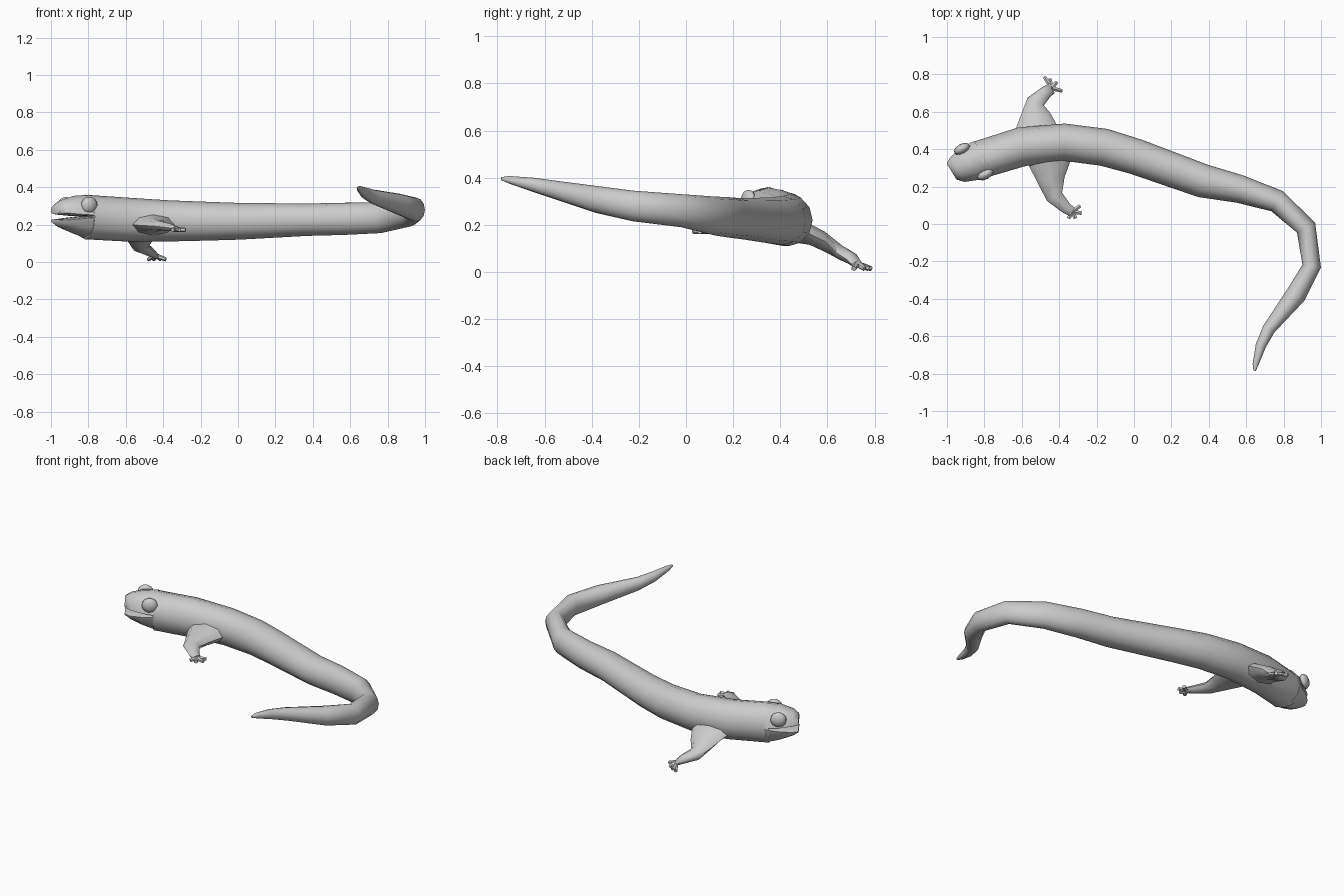
import bpy, bmesh, math
from mathutils import Vector, Matrix

if "Cube" in bpy.data.objects:
    bpy.data.objects.remove(bpy.data.objects["Cube"])


def finish(name, bm, angle=60):
    bmesh.ops.recalc_face_normals(bm, faces=bm.faces)
    me = bpy.data.meshes.new(name)
    bm.to_mesh(me)
    bm.free()
    ob = bpy.data.objects.new(name, me)
    bpy.context.collection.objects.link(ob)
    bpy.ops.object.select_all(action='DESELECT')
    ob.select_set(True)
    bpy.context.view_layer.objects.active = ob
    bpy.ops.object.shade_smooth_by_angle(angle=math.radians(angle))
    return ob


# Loft upright rings (x, y, half width, z bottom, z top[, z of widest level])
def loft(name, rings, n=12, heading=None):
    bm = bmesh.new()
    loops = []
    for i, r in enumerate(rings):
        x, y, w, lo, hi = r[:5]
        mid = r[5] if len(r) > 5 else (lo + hi) / 2
        a, b = rings[max(i - 1, 0)], rings[min(i + 1, len(rings) - 1)]
        t = Vector((b[0] - a[0], b[1] - a[1])).normalized()
        if heading and (heading == 'all' or i == 0):
            t = Vector((0.85, 0.52)).normalized()
        side = Vector((-t.y, t.x, 0))
        loop = []
        for k in range(n):
            ang = 2 * math.pi * k / n
            s = math.sin(ang)
            z = mid + s * ((hi - mid) if s > 0 else (mid - lo))
            loop.append(bm.verts.new(Vector((x, y, z)) + side * w * math.cos(ang)))
        loops.append(loop)
    for a, b in zip(loops, loops[1:]):
        for k in range(n):
            bm.faces.new((a[k], a[(k + 1) % n], b[(k + 1) % n], b[k]))
    bm.faces.new(loops[0])
    bm.faces.new(loops[-1])
    return finish(name, bm)


# Body and curled tail
loft('body', [
    (-.82, .345, .105, .122, .36), (-.60, .413, .105, .11, .345),
    (-.37, .437, .100, .11, .33), (-.16, .41, .100, .115, .322),
    (.01, .36, .096, .12, .316), (.37, .23, .090, .14, .313),
    (.565, .187, .075, .145, .317), (.765, .122, .062, .155, .32),
    (.92, -.02, .055, .19, .33), (.95, -.225, .05, .215, .345),
    (.865, -.38, .055, .25, .365), (.722, -.56, .035, .31, .388),
    (.678, -.65, .028, .34, .40), (.65, -.75, .016, .375, .407),
    (.645, -.785, .006, .39, .402)], heading='first')

# Open mouth: upper head and lower jaw
loft('upper_head', [
    (-.80, .355, .104, .243, .36, .25), (-.88, .32, .098, .246, .354, .255),
    (-.945, .29, .076, .252, .332, .262), (-.975, .28, .05, .256, .31, .265)],
    heading='all')
loft('lower_jaw', [
    (-.80, .355, .104, .122, .247, .24), (-.88, .32, .097, .152, .240, .232),
    (-.945, .29, .076, .183, .232, .225), (-.975, .28, .05, .205, .229, .223)],
    heading='all')

# Eyes
for label, pos in (('left', (-.795, .265, .305)), ('right', (-.92, .402, .305))):
    bm = bmesh.new()
    bmesh.ops.create_uvsphere(bm, u_segments=10, v_segments=8, radius=1)
    m = (Matrix.Translation(pos) @ Matrix.Rotation(math.radians(28), 4, 'Z')
         @ Matrix.Diagonal((.047, .027, .044, 1)))
    bmesh.ops.transform(bm, matrix=m, verts=bm.verts)
    finish('eye_' + label, bm)


# Toe as a tapered peg
def toe(name, a, b):
    a, b = Vector(a), Vector(b)
    bm = bmesh.new()
    bmesh.ops.create_cone(bm, cap_ends=True, segments=6, radius1=.013,
                          radius2=.011, depth=(b - a).length)
    m = (Matrix.Translation((a + b) / 2)
         @ (b - a).to_track_quat('Z', 'Y').to_matrix().to_4x4())
    bmesh.ops.transform(bm, matrix=m, verts=bm.verts)
    finish(name, bm, 40)


# Legs: broad shoulder, elbow, wrist, palm, then four toes
legs = {
    'left': ([(-.455, .37, .12, .14, .26), (-.452, .315, .108, .15, .25),
              (-.445, .24, .075, .158, .233), (-.425, .145, .046, .165, .222),
              (-.36, .083, .03, .165, .205), (-.33, .065, .026, .168, .192)],
             [(-.35, .03), (-.313, .03), (-.28, .058), (-.288, .098)], .175, .172),
    'right': ([(-.52, .46, .12, .125, .235), (-.52, .525, .108, .115, .205),
               (-.525, .59, .078, .085, .17), (-.525, .655, .048, .05, .118),
               (-.47, .705, .034, .028, .083), (-.44, .725, .03, .018, .05)],
              [(-.478, .785), (-.45, .775), (-.415, .757), (-.385, .712)], .035, .014),
}
for label, (rings, tips, z0, z1) in legs.items():
    loft('leg_' + label, rings, n=8)
    px, py = rings[-1][:2]
    for i, (tx, ty) in enumerate(tips):
        toe(f'toe_{label}_{i + 1}', (px, py, z0), (tx, ty, z1))
